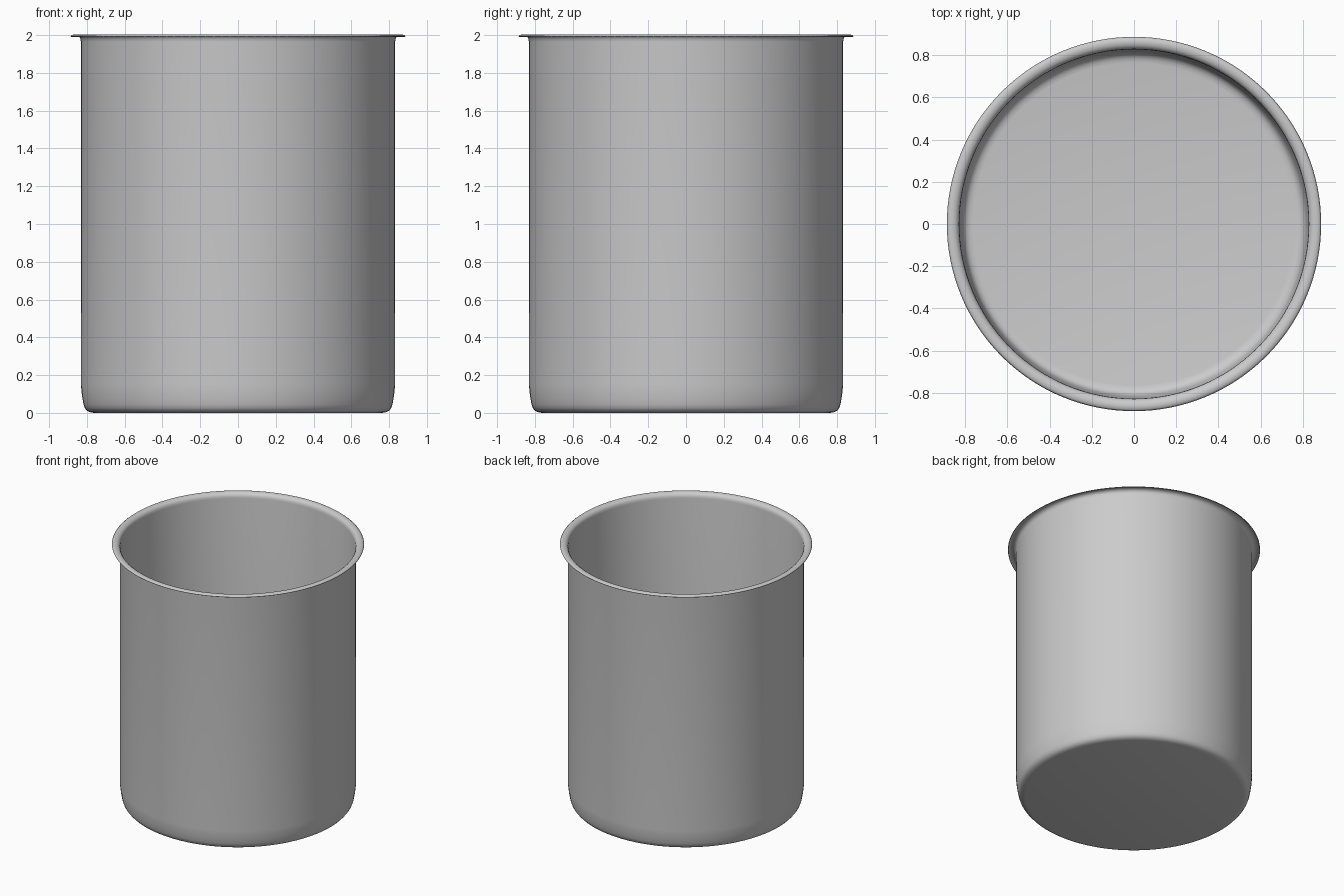
import bpy, bmesh, math

if "Cube" in bpy.data.objects:
    bpy.data.objects.remove(bpy.data.objects["Cube"])

# Outer half-profile (radius, height): base, rounded corner, wall, flared lip
profile = [(0, 0), (0.765, 0), (0.785, 0.004), (0.80, 0.012), (0.811, 0.025),
           (0.818, 0.045), (0.824, 0.08), (0.829, 0.115), (0.831, 0.15),
           (0.832, 1.965), (0.834, 1.98), (0.840, 1.99), (0.850, 1.997),
           (0.865, 2.0), (0.878, 1.997), (0.885, 1.991)]
SEGMENTS = 128

# Pot body, lathed around z
bm = bmesh.new()
verts = [bm.verts.new((r, 0, z)) for r, z in profile]
edges = [bm.edges.new(pair) for pair in zip(verts, verts[1:])]
bmesh.ops.spin(bm, geom=verts + edges, cent=(0, 0, 0), axis=(0, 0, 1),
               angle=math.tau, steps=SEGMENTS, use_duplicate=False)
bmesh.ops.remove_doubles(bm, verts=bm.verts, dist=0.0005)
bmesh.ops.recalc_face_normals(bm, faces=bm.faces)

# Base must face down so that the sheet thickens inward
base = min(bm.faces, key=lambda f: f.calc_center_median().z)
if base.normal.z > 0:
    bmesh.ops.reverse_faces(bm, faces=bm.faces)

mesh = bpy.data.meshes.new("pot_body")
bm.to_mesh(mesh)
bm.free()
pot = bpy.data.objects.new("pot_body", mesh)
bpy.context.collection.objects.link(pot)

# Thin sheet-metal wall
wall = pot.modifiers.new("wall", 'SOLIDIFY')
wall.thickness = 0.004
wall.offset = -1

bpy.context.view_layer.objects.active = pot
pot.select_set(True)
bpy.ops.object.shade_smooth_by_angle(angle=math.radians(40))
